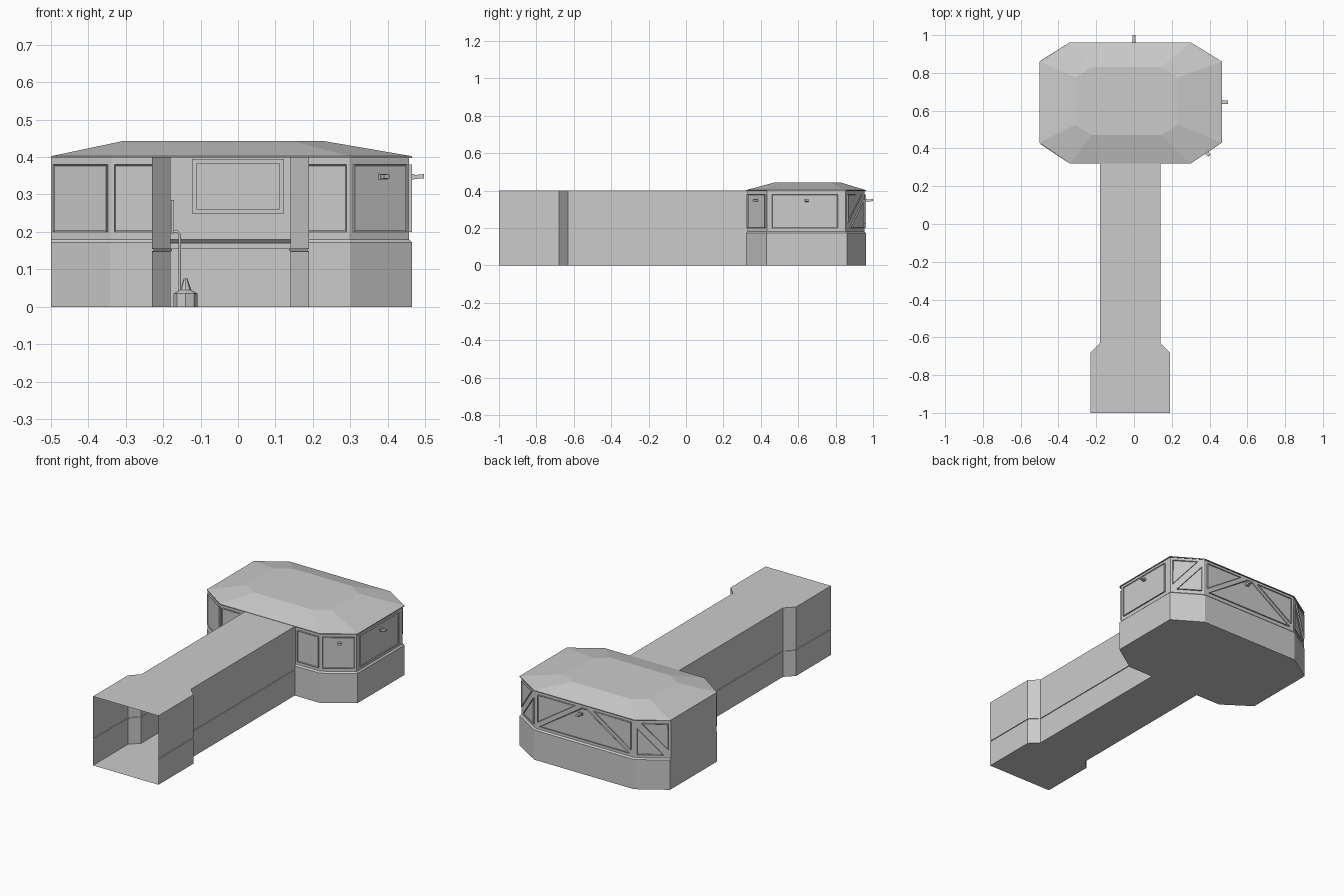
import bpy, bmesh, math
from mathutils import Vector, Matrix

if "Cube" in bpy.data.objects:
    bpy.data.objects.remove(bpy.data.objects["Cube"])


def finish(name, bm, recalc=True):
    if recalc:
        bmesh.ops.recalc_face_normals(bm, faces=bm.faces)
    me = bpy.data.meshes.new(name)
    bm.to_mesh(me)
    bm.free()
    ob = bpy.data.objects.new(name, me)
    bpy.context.collection.objects.link(ob)
    return ob


def loft(name, rings, closed=True, cap_start=False, cap_end=False):
    """Skin a list of matching point rings."""
    bm = bmesh.new()
    vs = [[bm.verts.new(p) for p in r] for r in rings]
    n = len(vs[0])
    for a, b in zip(vs, vs[1:]):
        for i in range(n if closed else n - 1):
            j = (i + 1) % n
            bm.faces.new((a[i], a[j], b[j], b[i]))
    if cap_start:
        bm.faces.new(vs[0][::-1])
    if cap_end:
        bm.faces.new(vs[-1])
    return finish(name, bm)


def box(name, center, size, rot=None):
    bm = bmesh.new()
    bmesh.ops.create_cube(bm, size=1)
    m = Matrix.Translation(center) @ (rot or Matrix()) @ Matrix.Diagonal((*size, 1))
    bm.transform(m)
    return finish(name, bm)


def at(points, z):
    return [(x, y, z) for x, y in points]


# Corridor with flared, open entrance and a thin seam along the walls
def section(y, h):
    side = [(h, 0), (h, .148), (h - .004, .149), (h - .004, .154), (h, .155), (h, .4)]
    pts = side + [(-x, z) for x, z in reversed(side)]
    return [(x - .02, y, z) for x, z in pts]


loft("corridor", [section(-1, .21), section(-.68, .21), section(-.63, .16), section(.328, .16)])

# Room walls: lower band, ledge and slightly recessed upper band, open to the corridor
LOW = [(.14, .32), (.30, .32), (.465, .43), (.465, .86), (.30, .962),
       (-.34, .962), (-.5, .86), (-.5, .43), (-.34, .32), (-.18, .32)]
UP = [(.14, .328), (.298, .328), (.457, .434), (.457, .854), (.298, .954),
      (-.338, .954), (-.5, .852), (-.5, .436), (-.338, .328), (-.18, .328)]
loft("room_walls", [at(LOW, 0), at(LOW, .172), at(UP, .18), at(UP, .4)],
     closed=False, cap_start=True)

# Faceted roof
EAVE = LOW[1:9]
CROWN = [(.145, .47), (.232, .525), (.232, .775), (.145, .83),
         (-.225, .83), (-.31, .775), (-.31, .525), (-.225, .47)]
loft("roof", [at(EAVE, .397), at(EAVE, .402), at(CROWN, .442)], cap_end=True)


# Raised window panes with a frame; points are (fraction along wall, height)
def pane(name, wall, pts, depth=.008):
    a, b = Vector(UP[wall]), Vector(UP[wall + 1])
    d = b - a
    out = Vector((d.y, -d.x, 0)).normalized()
    base = [Vector((*(a + d * u), z)) for u, z in pts]
    bm = bmesh.new()
    lo = [bm.verts.new(p) for p in base]
    hi = [bm.verts.new(p + out * depth) for p in base]
    for i in range(len(lo)):
        j = (i + 1) % len(lo)
        bm.faces.new((lo[i], lo[j], hi[j], hi[i]))
    front = bm.faces.new(hi)
    bm.normal_update()
    bmesh.ops.inset_region(bm, faces=[front], thickness=.005, depth=-.004)
    return finish(name, bm, recalc=False)


def rect(u0, u1):
    return [(u0, .2), (u1, .2), (u1, .38), (u0, .38)]


def flip(pts):
    return [(1 - u, z) for u, z in reversed(pts)]


for name, wall, r in (("front_right_window", 0, rect(.1, .95)),
                      ("front_right_corner_window", 1, rect(.06, .94)),
                      ("right_window", 2, rect(.06, .9)),
                      ("front_left_corner_window", 7, rect(.06, .94)),
                      ("front_left_window", 8, rect(.05, .9))):
    pane(name, wall, r)

# Back windows split by diagonal bars
upper_tri = [(.03, .222), (.405, .38), (.03, .38)]
pane("back_middle_window", 4, [(.05, .2), (.95, .2), (.525, .38), (.475, .38)])
pane("back_right_triangle_window", 4, upper_tri)
pane("back_left_triangle_window", 4, flip(upper_tri))
corner = {"upper": [(.07, .23), (.8, .38), (.07, .38)],
          "lower": [(.2, .2), (.93, .2), (.93, .35)]}
for part, pts in corner.items():
    pane("back_right_corner_" + part + "_window", 3, pts)
    pane("back_left_corner_" + part + "_window", 5, flip(pts))


# Small outside lamps: a mounting block with a tilted arm
def lamp(name, x, y, angle, length):
    rot = Matrix.Rotation(angle, 4, 'Z')
    d = Vector((math.cos(angle), math.sin(angle), 0))
    p = Vector((x, y, .347))
    box(name + "_mount", p + d * .004, (.008, .022, .014), rot)
    box(name + "_arm", p + d * length / 2, (length, .018, .011),
        rot @ Matrix.Rotation(-.1, 4, 'Y'))


lamp("right_lamp", .463, .645, 0, .034)
lamp("back_lamp", 0, .96, math.pi / 2, .04)
lamp("corner_lamp", .385, .38, math.atan2(-.83, .55), .022)

# Interior: hanging screen, counter
box("screen_frame", (0, .86, .322), (.245, .015, .145))
box("screen", (0, .851, .322), (.222, .006, .125))
box("counter", (-.02, .905, .163), (.5, .09, .014))

# Interior: wall pipe and cone by the left corridor wall
cu = bpy.data.curves.new("wall_pipe", 'CURVE')
cu.dimensions = '3D'
cu.bevel_depth = .004
cu.bevel_resolution = 1
sp = cu.splines.new('POLY')
path = [(-.175, .13, .2), (-.162, .13, .2), (-.156, .13, .193), (-.156, .13, .003)]
sp.points.add(len(path) - 1)
for p, co in zip(sp.points, path):
    p.co = (*co, 1)
bpy.context.collection.objects.link(bpy.data.objects.new("wall_pipe", cu))
box("pipe_bracket", (-.175, .13, .24), (.008, .1, .09))

ring = [(math.cos(i * math.pi / 4), math.sin(i * math.pi / 4)) for i in range(8)]
loft("floor_cone", [[(-.14 + r * c, .13 + r * s, z) for c, s in ring]
                    for r, z in ((.032, 0), (.032, .035), (.015, .045), (.005, .075))],
     cap_start=True, cap_end=True)
